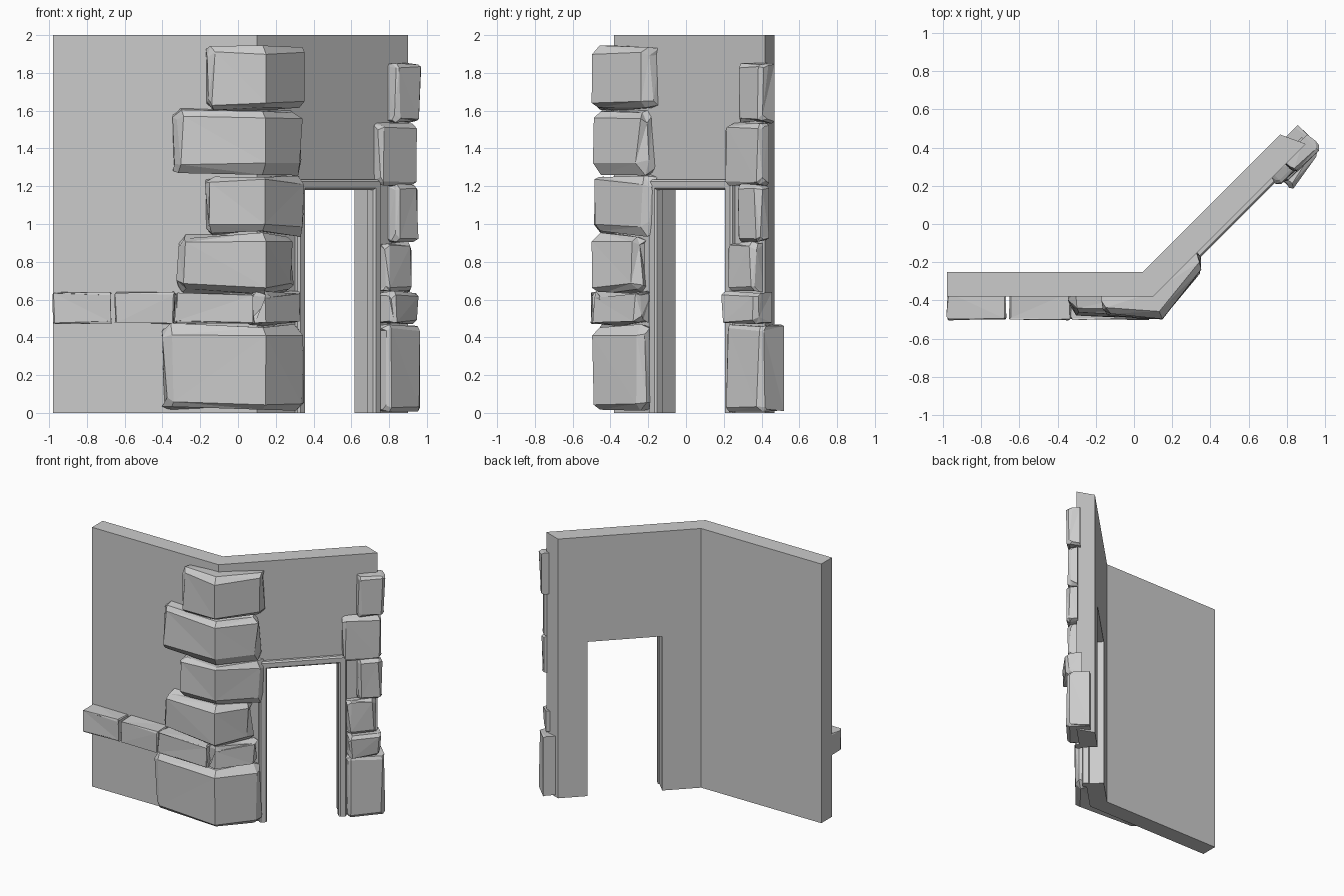
import bpy
import bmesh
import random
from mathutils import Vector

if "Cube" in bpy.data.objects:
    bpy.data.objects.remove(bpy.data.objects["Cube"], do_unlink=True)

random.seed(4)
stone_grey = bpy.data.materials.new("stone_grey")
stone_grey.use_nodes = True
stone_grey.diffuse_color = (0.6, 0.6, 0.6, 1)
stone_grey.node_tree.nodes["Principled BSDF"].inputs["Base Color"].default_value = (0.6, 0.6, 0.6, 1)

CORNER = Vector((0.10, -0.38, 0))
R = 0.7071


def place(u, d, z):
    """u runs along the bent wall from its corner, d points out of its front."""
    if abs(u) < 1e-6:
        offset = Vector((0.414 * d, -d, z))      # mitred corner
    elif u < 0:
        offset = Vector((u, -d, z))
    else:
        offset = Vector(((u + d) * R, (u - d) * R, z))
    return CORNER + offset


def finish(name, bm):
    bmesh.ops.recalc_face_normals(bm, faces=bm.faces)
    mesh = bpy.data.meshes.new(name)
    bm.to_mesh(mesh)
    bm.free()
    mesh.materials.append(stone_grey)
    obj = bpy.data.objects.new(name, mesh)
    bpy.context.collection.objects.link(obj)
    return obj


def loft(bm, rings):
    """Join closed rings of points and cap both ends."""
    rows = [[bm.verts.new(p) for p in ring] for ring in rings]
    n = len(rows[0])
    for a, b in zip(rows, rows[1:]):
        for i in range(n):
            j = (i + 1) % n
            bm.faces.new((a[i], a[j], b[j], b[i]))
    bm.faces.new(rows[0])
    bm.faces.new(rows[-1])


def stone(name, u0, u1, z0, z1, d0, d1, back=-0.02, c=0.03, rough=0.014):
    """Rough-hewn block; depth goes from d0 to d1, edges chamfered by c."""
    columns = [u0, u0 + c, u1 - c, u1]
    if u0 + c < 0 < u1 - c:
        columns.insert(2, 0)
    rings = []
    for u in columns:
        end = u in (u0, u1)
        depth = 0.11 if u == 0 else (d0 if u < (u0 + u1) / 2 else d1)
        if end:
            depth -= c
        lo, hi = (z0 + c * 0.5, z1 - c * 0.5) if end else (z0, z1)
        section = [(lo, back), (lo, depth - c), (lo + c, depth),
                   (hi - c, depth), (hi, depth - c), (hi, back)]
        ring = []
        for z, d in section:
            j = [random.uniform(-rough, rough) for _ in range(3)]
            if d == back:
                j = [0, 0, j[2]]
            uu = u if u == 0 else u + j[0]
            ring.append(place(uu, d + j[1] * 0.6, max(z + j[2], 0.005)))
        rings.append(ring)
    bm = bmesh.new()
    loft(bm, rings)
    bmesh.ops.recalc_face_normals(bm, faces=bm.faces)
    bmesh.ops.triangulate(bm, faces=bm.faces)
    return finish(name, bm)


# Bent wall with a doorway
DOOR_L, DOOR_R, DOOR_TOP = 0.34, 0.85, 1.18
L, RT, G = -1.08, 1.13, 0.01
outline = [(L, 0), (0, 0), (DOOR_L - G, 0), (DOOR_L - G, DOOR_TOP + G),
           (DOOR_R + G, DOOR_TOP + G), (DOOR_R + G, 0), (RT, 0), (RT, 2), (0, 2), (L, 2)]
bm = bmesh.new()
front = [bm.verts.new(place(u, 0, z)) for u, z in outline]
rear = [bm.verts.new(place(u - (0.06 if u == RT else 0), -0.13, z)) for u, z in outline]
for side in (front, rear):
    bm.faces.new([side[i] for i in (0, 1, 8, 9)])
    bm.faces.new(side[1:9])
for i in range(len(outline)):
    j = (i + 1) % len(outline)
    bm.faces.new((front[i], front[j], rear[j], rear[i]))
finish("wall", bm)

# Door frame: one chamfered section swept up, across and down
section = [(0.055, -0.01), (0.055, 0.02), (0.045, 0.03), (0.01, 0.03),
           (0, 0.02), (0, -0.02), (0.02, -0.03)]
path = [(DOOR_L, -1, 0), (DOOR_L, -1, 1), (DOOR_R, 1, 1), (DOOR_R, 1, 0)]
bm = bmesh.new()
loft(bm, [[place(u + s * o, d, top * (DOOR_TOP + o)) for o, d in section]
          for u, s, top in path])
finish("door_frame", bm)

# Corner quoins: start, end, bottom, top, depth at each end
quoins = [(-0.49, 0.29, 0.02, 0.46, 0.10, 0.08),
          (-0.41, 0.23, 0.64, 0.94, 0.09, 0.06),
          (-0.27, 0.31, 0.95, 1.26, 0.10, 0.07),
          (-0.44, 0.29, 1.27, 1.60, 0.09, 0.07),
          (-0.27, 0.32, 1.61, 1.93, 0.10, 0.07)]
for i, q in enumerate(quoins):
    stone(f"corner_stone_{i + 1}", *q, c=0.035, rough=0.018)
stone("corner_belt_stone", -0.03, 0.26, 0.47, 0.64, 0.10, 0.08, c=0.02)

# Belt course along the left wall
for i, (u0, u1) in enumerate([(-1.075, -0.77), (-0.75, -0.435), (-0.43, -0.02)]):
    stone(f"belt_stone_{i + 1}", u0, u1, 0.475, 0.635, 0.12, 0.12, c=0.006, rough=0.008)

# Stones along the free edge beside the door, with rear reach
edge = [(0.90, 1.17, 0.01, 0.46, 0.08, 0.07, -0.10),
        (0.91, 1.14, 0.47, 0.64, 0.12, 0.08, -0.04),
        (0.91, 1.11, 0.64, 0.90, 0.07, 0.07, -0.02),
        (0.98, 1.15, 0.91, 1.21, 0.07, 0.07, -0.01),
        (0.88, 1.15, 1.21, 1.53, 0.06, 0.06, -0.01),
        (0.98, 1.17, 1.54, 1.85, 0.07, 0.07, -0.03)]
for i, e in enumerate(edge):
    stone(f"edge_stone_{i + 1}", *e, c=0.02, rough=0.011)
